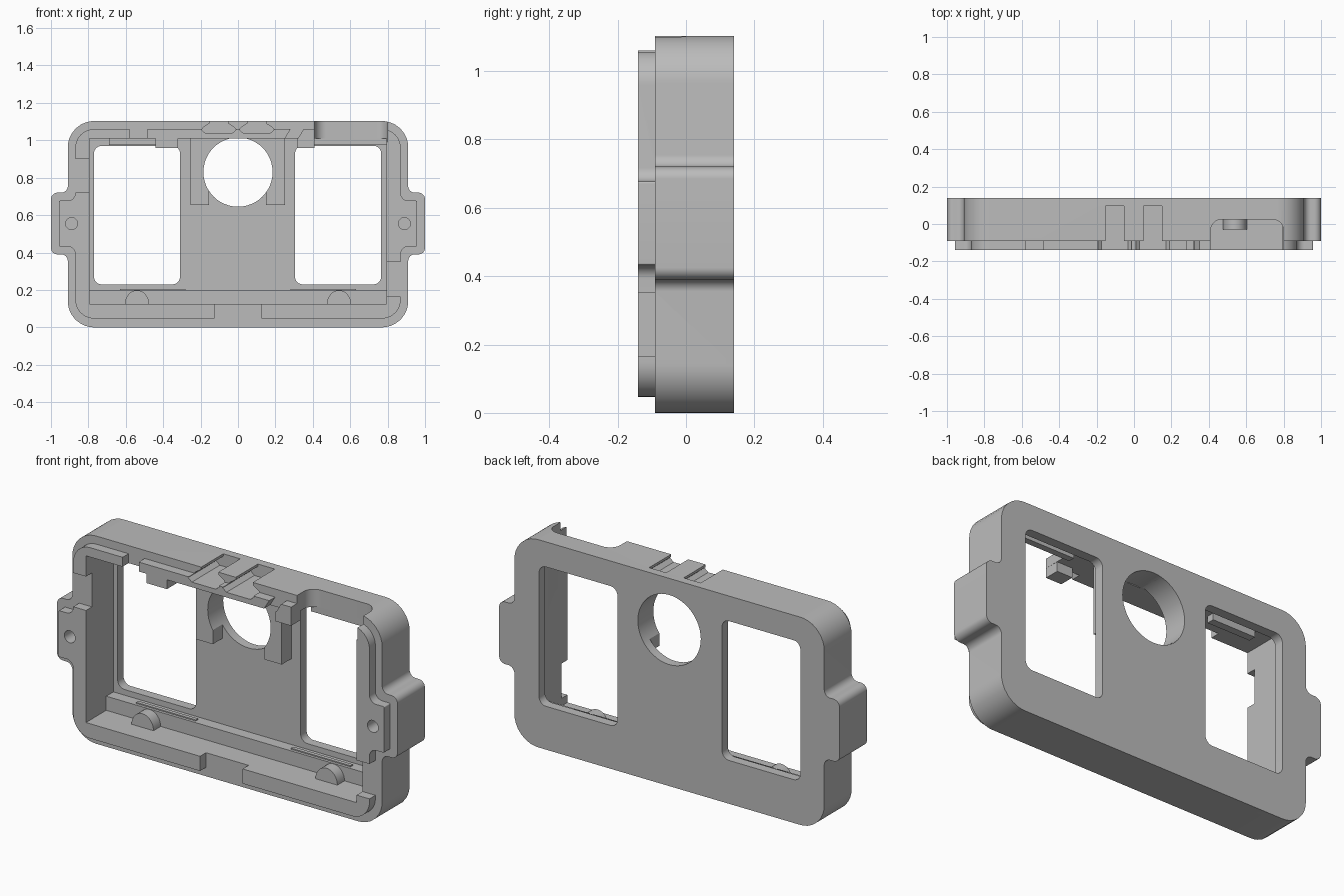
import bpy, bmesh, math
from mathutils import Vector

if "Cube" in bpy.data.objects:
    bpy.data.objects.remove(bpy.data.objects["Cube"])

grey = bpy.data.materials.new("mid_grey")
grey.diffuse_color = (0.5, 0.5, 0.5, 1)
grey.use_nodes = True
grey.node_tree.nodes["Principled BSDF"].inputs["Base Color"].default_value = grey.diffuse_color


def rounded(corners, steps=8):
    """Fillet each (u, v, radius) corner of a polygon."""
    out, n = [], len(corners)
    for i, (u, v, r) in enumerate(corners):
        p = Vector((u, v))
        if r == 0:
            out.append(p)
            continue
        a = (Vector(corners[i - 1][:2]) - p).normalized()
        b = (Vector(corners[(i + 1) % n][:2]) - p).normalized()
        half = a.angle(b) / 2
        mid = p + (a + b).normalized() * (r / math.sin(half))
        s = p + a * (r / math.tan(half)) - mid
        e = p + b * (r / math.tan(half)) - mid
        for k in range(steps + 1):
            t = k / steps
            out.append(mid + s.lerp(e, t).normalized() * r)
    return out


def prism(name, pts, lo, hi, axis="Y"):
    """Extrude an outline along y (outline in xz) or along z (outline in xy)."""
    def place(p, d):
        return (p[0], d, p[1]) if axis == "Y" else (p[0], p[1], d)
    bm = bmesh.new()
    low = [bm.verts.new(place(p, lo)) for p in pts]
    high = [bm.verts.new(place(p, hi)) for p in pts]
    bm.faces.new(low)
    bm.faces.new(high)
    for i in range(len(pts)):
        j = (i + 1) % len(pts)
        bm.faces.new((low[i], low[j], high[j], high[i]))
    bmesh.ops.recalc_face_normals(bm, faces=bm.faces)
    me = bpy.data.meshes.new(name)
    bm.to_mesh(me)
    bm.free()
    ob = bpy.data.objects.new(name, me)
    me.materials.append(grey)
    bpy.context.collection.objects.link(ob)
    return ob


def rect(x0, x1, z0, z1, r=0):
    return rounded([(x0, z0, r), (x1, z0, r), (x1, z1, r), (x0, z1, r)])


def box(name, x0, x1, y0, y1, z0, z1):
    return prism(name, rect(x0, x1, z0, z1), y0, y1)


def circle(x, z, r, n=48):
    return [(x + r * math.cos(2 * math.pi * k / n),
             z + r * math.sin(2 * math.pi * k / n)) for k in range(n)]


def combine(target, tool, op="DIFFERENCE"):
    m = target.modifiers.new(op, "BOOLEAN")
    m.operation, m.object, m.solver = op, tool, "EXACT"
    bpy.context.view_layer.objects.active = target
    bpy.ops.object.modifier_apply(modifier=m.name)
    bpy.data.objects.remove(tool)


def outline(w, ear, z0, z1, e0, e1, r, rc, re):
    """Rounded plate with a mounting ear on each side."""
    right = [(w, z0, r), (w, e0, rc), (ear, e0, re), (ear, e1, re), (w, e1, rc), (w, z1, r)]
    return rounded(right + [(-x, z, q) for x, z, q in reversed(right)])


# Shell with raised front lip
body = prism("housing", outline(0.91, 1.0, 0, 1.103, 0.39, 0.72, 0.14, 0.035, 0.035), -0.09, 0.14)
lip = prism("lip", outline(0.87, 0.957, 0.047, 1.06, 0.432, 0.677, 0.1, 0.04, 0.006), -0.14, -0.05)
combine(body, lip, "UNION")

# Main cavity and the windows in the back plate
combine(body, box("cavity", -0.795, 0.795, -0.3, 0.09, 0.125, 1.01))
for x0, x1 in ((-0.77, -0.31), (0.305, 0.765)):
    combine(body, prism("window", rect(x0, x1, 0.23, 0.97, 0.04), 0, 0.3))
combine(body, prism("lens_hole", circle(0, 0.83, 0.185), 0, 0.3))

# Gaps in the lip
for x0, x1, z0, z1 in ((-0.125, 0.125, -0.05, 0.2), (-1.1, -0.7, 0.72, 0.9),
                       (0.7, 1.1, 0.165, 0.35), (-0.58, -0.485, 0.95, 1.2)):
    combine(body, box("lip_gap", x0, x1, -0.3, -0.09, z0, z1))
combine(body, prism("slanted_gap", [(0.245, 1.0), (0.315, 1.0), (0.357, 1.07), (0.287, 1.07)], -0.3, -0.09))

# Large opening in the top edge
combine(body, prism("top_opening", rounded([(0.41, -0.3, 0), (0.8, -0.3, 0),
                                            (0.8, 0.025, 0.06), (0.41, 0.025, 0.06)]), 0.99, 1.3, "Z"))

# Dovetail slots in the top edge
slot = [(-0.07, 1.037), (0.07, 1.037), (0.092, 1.055), (0.085, 1.067), (0.05, 1.09), (0.05, 1.2),
        (-0.05, 1.2), (-0.05, 1.09), (-0.085, 1.067), (-0.092, 1.055)]
for cx in (-0.103, 0.1):
    combine(body, prism("dovetail", [(cx + x, z) for x, z in slot], -0.3, 0.095))

# Screw holes in the ears
for s in (-1, 1):
    combine(body, prism("screw_hole", circle(s * 0.89, 0.555, 0.032, 24), -0.3, 0.02))

# Lens surround with two legs
surround = box("lens_surround", -0.255, 0.25, 0.01, 0.095, 0.655, 1.015)
combine(surround, prism("lens_cut", circle(0, 0.83, 0.185), -0.1, 0.3))
combine(surround, box("leg_cut", -0.155, 0.15, -0.1, 0.3, 0.6, 0.8))

# Bottom ledge with thin strips and half-round supports
ledge = box("bottom_ledge", -0.797, 0.797, 0.03, 0.092, 0.12, 0.2)
for side, s in (("left", -1), ("right", 1)):
    a, b = sorted((s * 0.28, s * 0.63))
    box(side + "_ledge_strip", a, b, 0.045, 0.065, 0.198, 0.206)
    half = [(s * 0.54 + 0.065 * math.cos(math.pi * k / 16),
             0.123 + 0.075 * math.sin(math.pi * k / 16)) for k in range(17)]
    prism(side + "_support", half, -0.03, 0.035)

# Clips and ribs under the top edge
box("left_clip", -0.44, -0.32, -0.139, -0.06, 0.96, 1.012)
box("right_clip", 0.318, 0.409, -0.139, -0.06, 0.96, 1.012)
box("left_rib", -0.69, -0.44, 0.0, 0.04, 0.975, 1.012)
box("right_rib", 0.41, 0.793, 0.026, 0.06, 0.975, 1.012)

# Smooth the fillets, keep the hard edges
for ob in list(bpy.context.scene.objects):
    bpy.ops.object.select_all(action="DESELECT")
    ob.select_set(True)
    bpy.context.view_layer.objects.active = ob
    bpy.ops.object.shade_smooth_by_angle(angle=math.radians(30))
